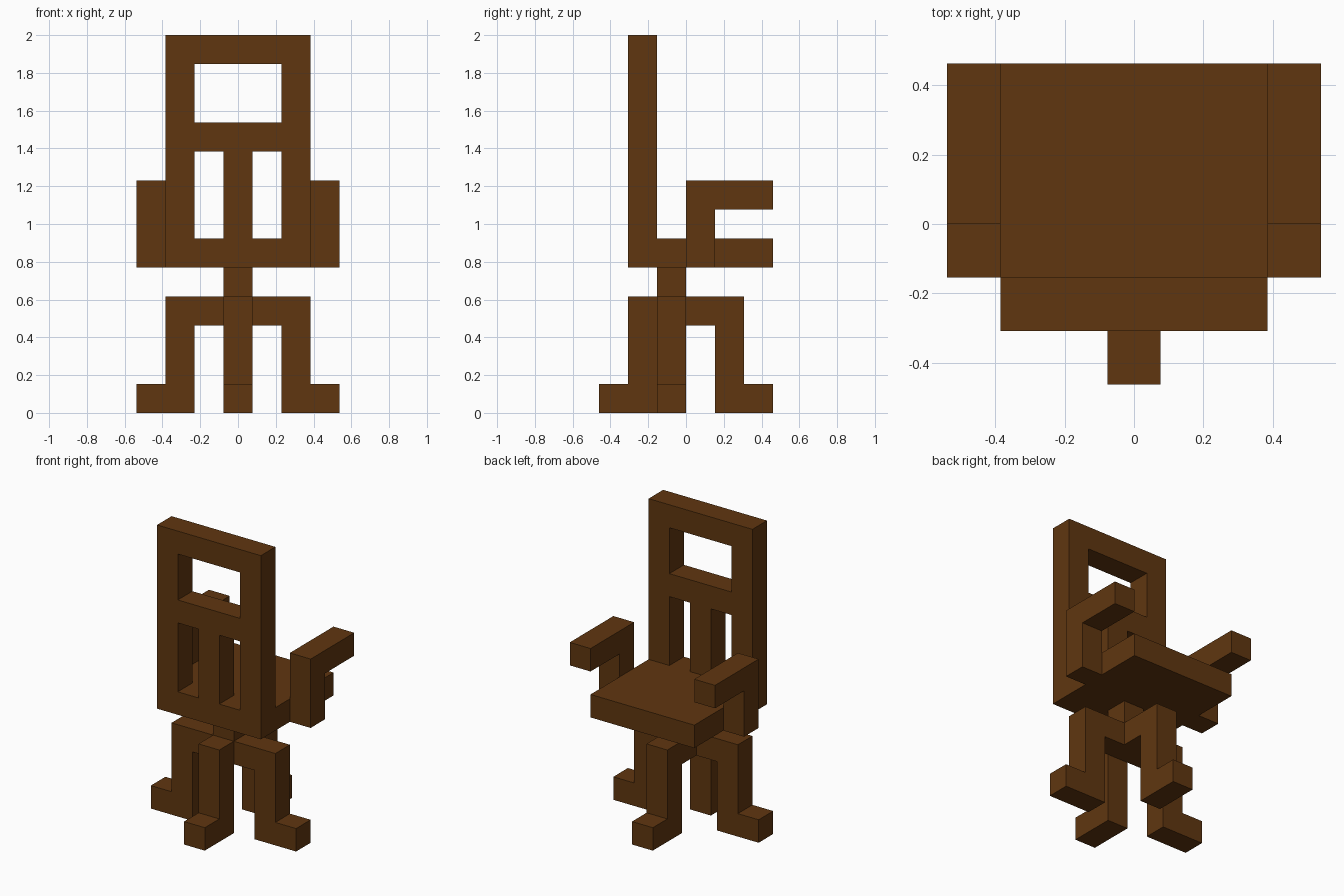
import bpy
import bmesh
from math import pi
from mathutils import Matrix, Vector

U = 2 / 13  # width of one square timber

if "Cube" in bpy.data.objects:
    bpy.data.objects.remove(bpy.data.objects["Cube"])

wood = bpy.data.materials.new("brown wood")
wood.use_nodes = True
wood.diffuse_color = (0.117, 0.037, 0.005, 1)
shader = next(n for n in wood.node_tree.nodes if n.type == "BSDF_PRINCIPLED")
shader.inputs["Base Color"].default_value = wood.diffuse_color
shader.inputs["Roughness"].default_value = 0.8

# Axes that a flat (a, b) profile is drawn on, and the way it is extruded
XZ = (Vector((1, 0, 0)), Vector((0, 0, 1)), Vector((0, 1, 0)))
YZ = (Vector((0, 1, 0)), Vector((0, 0, 1)), Vector((1, 0, 0)))


def prism(name, polygons, plane, start, end, matrix=Matrix()):
    """Extrude one or more joined flat polygons, measured in timber units."""
    a_axis, b_axis, depth = plane
    bm = bmesh.new()
    for polygon in polygons:
        bm.faces.new([bm.verts.new(a_axis * a + b_axis * b + depth * start)
                      for a, b in polygon])
    bmesh.ops.remove_doubles(bm, verts=bm.verts, dist=0.001)
    solid = bmesh.ops.extrude_face_region(bm, geom=bm.faces[:], use_keep_orig=True)
    moved = [v for v in solid["geom"] if isinstance(v, bmesh.types.BMVert)]
    bmesh.ops.translate(bm, verts=moved, vec=depth * (end - start))
    bmesh.ops.recalc_face_normals(bm, faces=bm.faces)
    bm.transform(Matrix.Scale(U, 4) @ matrix)
    mesh = bpy.data.meshes.new(name)
    bm.to_mesh(mesh)
    bm.free()
    mesh.materials.append(wood)
    obj = bpy.data.objects.new(name, mesh)
    bpy.context.collection.objects.link(obj)
    return obj


def rect(a, b, width, height):
    return [(a, b), (a + width, b), (a + width, b + height), (a, b + height)]


# Pierced backrest, laid out as a lattice of timber squares from the top down
LATTICE = ["#####", "#...#", "#...#", "#####",
           "#.#.#", "#.#.#", "#.#.#", "#####"]
squares = [rect(col - 2.5, 12 - row, 1, 1)
           for row, line in enumerate(LATTICE)
           for col, mark in enumerate(line) if mark == "#"]
prism("backrest", squares, XZ, -2, -1)

# Seat slab
prism("seat", [rect(-2.5, 5, 5, 1)], XZ, -1, 3)

# Armrests: upright post with a bar reaching away from the backrest
arm = [(0, 5), (1, 5), (1, 7), (3, 7), (3, 8), (0, 8)]
for side, sign in (("left", 1), ("right", -1)):
    prism(side + "_armrest", [arm], YZ, sign * 2.5, sign * 3.5)

# Pedestal block that joins the seat to the legs
prism("pedestal", [rect(-0.5, 3, 1, 2)], XZ, -1, 0)

# Four bent legs around the pedestal; the front one is shorter
hub = Matrix.Translation((0, -0.5, 0))
for name, turn, reach in (("left_leg", 0, 2.5), ("back_leg", 1, 2.5),
                          ("right_leg", 2, 2.5), ("front_leg", 3, 1.5)):
    leg = [(reach - 1, 0), (reach + 1, 0), (reach + 1, 1),
           (reach, 1), (reach, 4), (0.5, 4), (0.5, 3)]
    if reach > 2:
        leg.append((reach - 1, 3))
    prism(name, [leg], XZ, -0.5, 0.5, hub @ Matrix.Rotation(turn * pi / 2, 4, "Z"))
